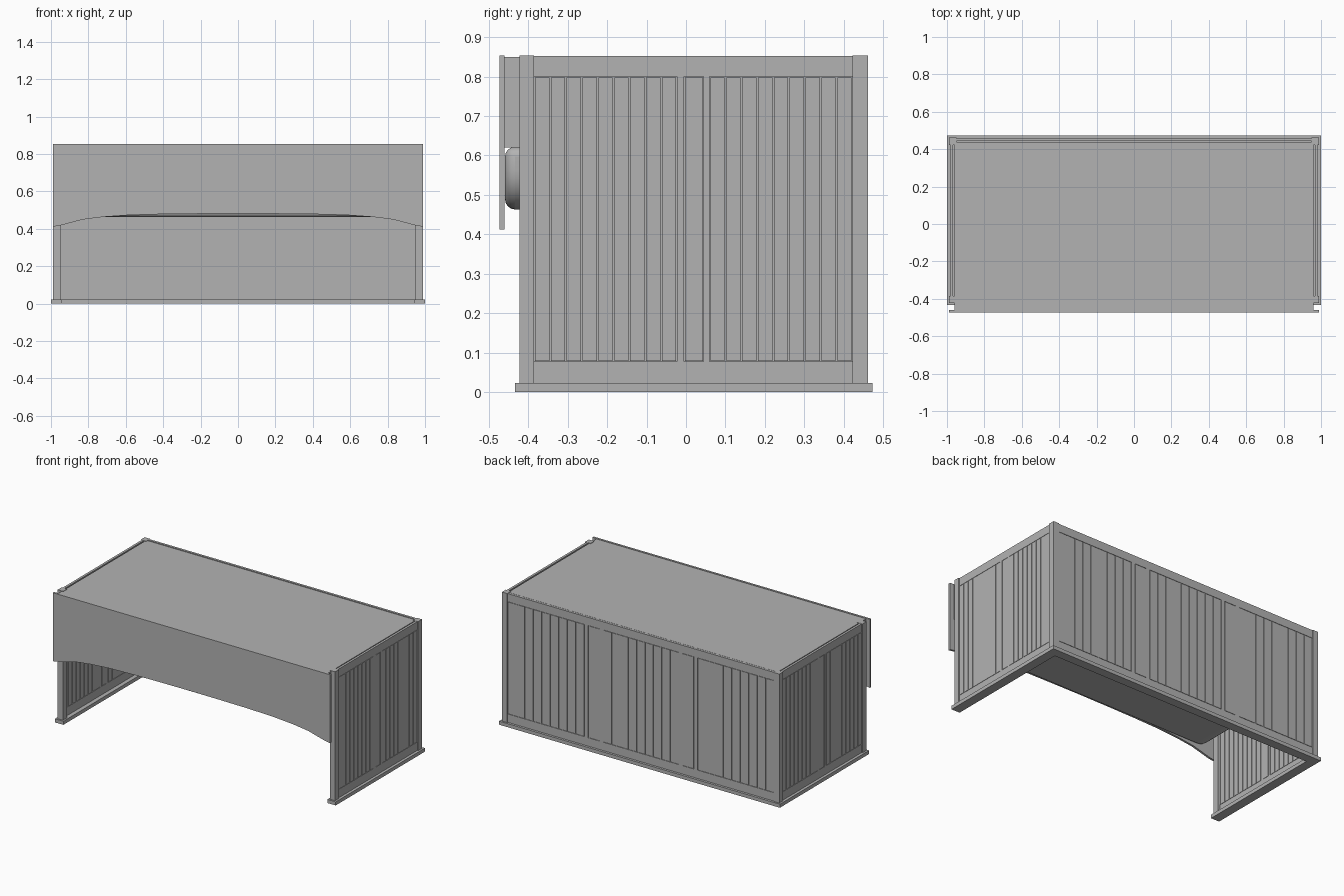
import bpy
import bmesh
import math

cube = bpy.data.objects.get("Cube")
if cube:
    bpy.data.objects.remove(cube, do_unlink=True)

grey = bpy.data.materials.new("plain grey")
grey.use_nodes = True
grey.diffuse_color = (0.45, 0.45, 0.45, 1)
grey.node_tree.nodes["Principled BSDF"].inputs["Base Color"].default_value = grey.diffuse_color


def finish(name, bm):
    bmesh.ops.recalc_face_normals(bm, faces=bm.faces)
    mesh = bpy.data.meshes.new(name)
    bm.to_mesh(mesh)
    bm.free()
    mesh.materials.append(grey)
    obj = bpy.data.objects.new(name, mesh)
    bpy.context.collection.objects.link(obj)
    return obj


def add_box(bm, x, y, z):
    verts = bmesh.ops.create_cube(bm, size=1)["verts"]
    for v in verts:
        v.co = [r[0] if c < 0 else r[1] for c, r in zip(v.co, (x, y, z))]


def boxes(name, ranges):
    bm = bmesh.new()
    for r in ranges:
        add_box(bm, *r)
    return finish(name, bm)


def extrude_profile(name, points, y0, y1):
    bm = bmesh.new()
    face = bm.faces.new([bm.verts.new((x, y0, z)) for x, z in points])
    new = bmesh.ops.extrude_face_region(bm, geom=[face])["geom"]
    bmesh.ops.translate(bm, vec=(0, y1 - y0, 0),
                        verts=[g for g in new if isinstance(g, bmesh.types.BMVert)])
    return finish(name, bm)


def plank_panel(name, groups, thick, along_x):
    """Framed wall: groups are (start, end, plank count); spaces between are flush strips."""
    low, high, top, base = 0.077, 0.8, 0.852, 0.02
    start, end = groups[0][0], groups[-1][1]
    t0, t1 = thick
    gap, depth = 0.002, 0.004
    parts = [(start, end, t0, t1, base, low), (start, end, t0, t1, high, top),
             (start, end, t0 + depth, t1 - depth, low, high)]
    for a, b, count in groups:
        step = (b - a) / count
        for i in range(count):
            parts.append((a + i * step + gap, a + (i + 1) * step - gap,
                          t0, t1, low + gap, high - gap))
    for left, right in zip(groups, groups[1:]):
        parts.append((left[1], right[0], t0, t1, low, high))
    ranges = []
    for a, b, c, d, e, f in parts:
        ranges.append(((a, b), (c, d), (e, f)) if along_x else ((c, d), (a, b), (e, f)))
    return boxes(name, ranges)


# Walls of vertical planks
side_groups = [(-0.385, -0.023, 9), (-0.005, 0.045, 1), (0.06, 0.422, 9)]
plank_panel("left_wall", side_groups, (0.967, 0.982), False)
plank_panel("right_wall", side_groups, (-0.982, -0.967), False)
back_groups = [(-0.95, -0.403, 9), (-0.376, -0.294, 1), (-0.268, 0.268, 9),
               (0.294, 0.376, 1), (0.403, 0.95, 9)]
plank_panel("back_wall", back_groups, (0.443, 0.458), True)

# Corner posts and base rails
for side, s in (("left", 1), ("right", -1)):
    post_x = sorted((s * 0.95, s * 0.988))
    for end, y in (("front", (-0.423, -0.385)), ("back", (0.422, 0.462))):
        boxes(f"{side}_{end}_post", [(post_x, y, (0.02, 0.853))])
    boxes(f"{side}_base_rail", [(sorted((s * 0.94, s)), (-0.434, 0.473), (0, 0.023))])
boxes("back_base_rail", [((-0.94, 0.94), (0.415, 0.473), (0, 0.023))])

# Curved front apron
half_arch = [(0.988, 0.412), (0.95, 0.418), (0.83, 0.45), (0.72, 0.464),
             (0.58, 0.474), (0.4, 0.479), (0.2, 0.481)]
arch = half_arch + [(0, 0.482)] + [(-x, z) for x, z in reversed(half_arch)]
extrude_profile("front_apron", arch + [(-0.988, 0.853), (0.988, 0.853)], -0.473, -0.46)

# Flat topped upper body
boxes("top_body", [((-0.96, 0.96), (-0.46, 0.438), (0.62, 0.85))])

# Basin underneath, with rounded ends and softened long edges
radius = 0.1
arc = [(0.94 - radius + radius * math.cos(a), 0.463 + radius - radius * math.sin(a))
       for a in (i * math.pi / 16 for i in range(9))]
outline = [(0.94, 0.622)] + arc + [(-x, z) for x, z in reversed(arc)] + [(-0.94, 0.622)]
basin = extrude_profile("basin", outline, -0.459, 0.43)
bevel = basin.modifiers.new("soft edges", "BEVEL")
bevel.width = 0.025
bevel.segments = 4
bevel.limit_method = "ANGLE"
bevel.angle_limit = math.radians(50)
bpy.ops.object.select_all(action="DESELECT")
basin.select_set(True)
bpy.context.view_layer.objects.active = basin
bpy.ops.object.shade_smooth_by_angle(angle=math.radians(35))
